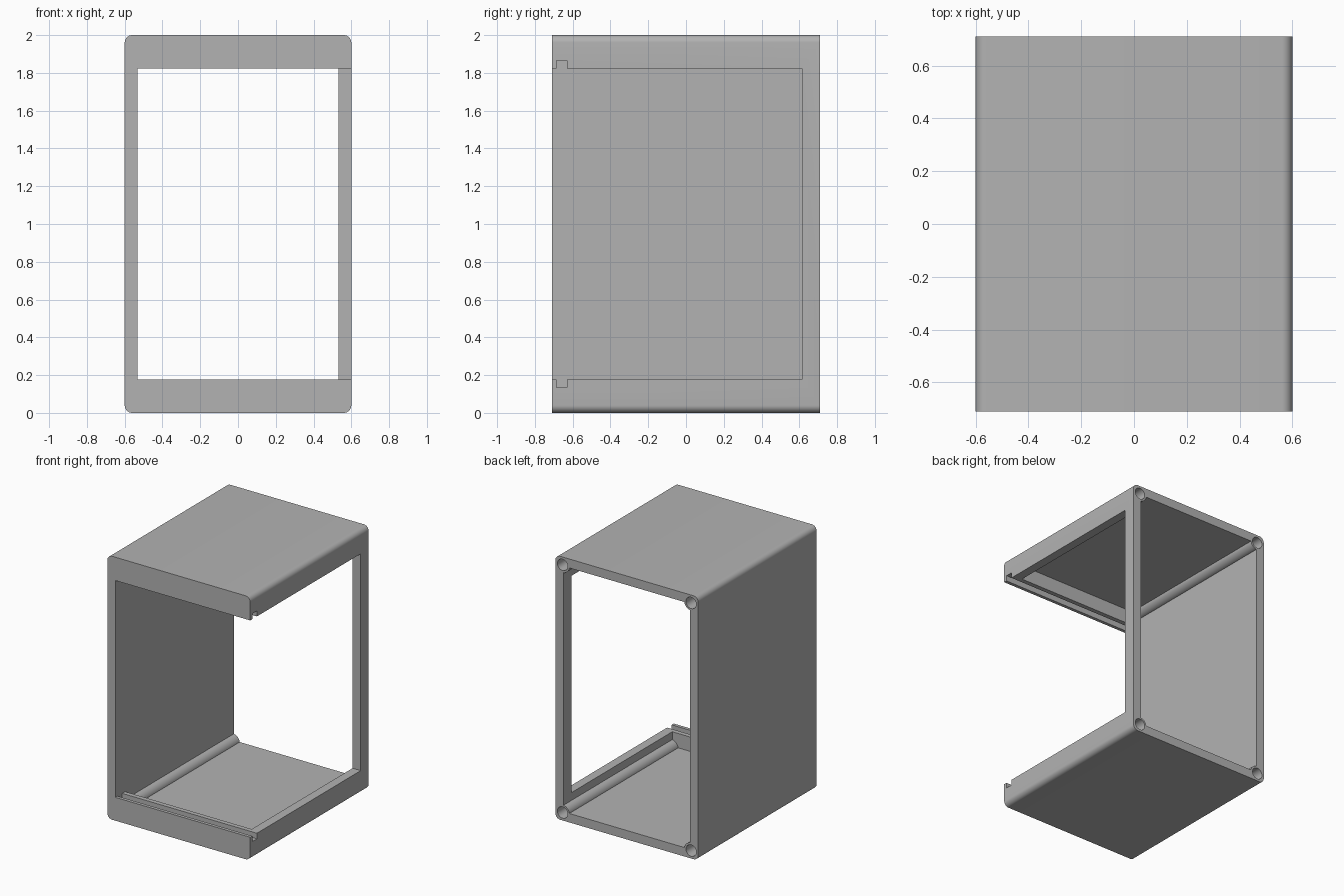
import bpy, bmesh, math
from mathutils import Matrix, Vector

cube = bpy.data.objects.get("Cube")
if cube:
    bpy.data.objects.remove(cube, do_unlink=True)

W, D, H = 1.2, 1.42, 2.0      # outer size
WALL, RIM = 0.068, 0.177      # shell thickness, height of the opening rim
BOSS = 0.06                   # screw boss distance from the outer faces

grey = bpy.data.materials.new("matte grey")
grey.use_nodes = True
grey.diffuse_color = (0.45, 0.45, 0.45, 1)
grey.node_tree.nodes["Principled BSDF"].inputs["Base Color"].default_value = (0.45, 0.45, 0.45, 1)


def finish(name, bm):
    mesh = bpy.data.meshes.new(name)
    bmesh.ops.recalc_face_normals(bm, faces=bm.faces)
    bm.to_mesh(mesh)
    bm.free()
    obj = bpy.data.objects.new(name, mesh)
    bpy.context.collection.objects.link(obj)
    mesh.materials.append(grey)
    return obj


def box(name, x, y, z, radius=0):
    """Box from (min, max) ranges; optionally rounds the edges along y."""
    bm = bmesh.new()
    bmesh.ops.create_cube(bm, size=1)
    for v in bm.verts:
        v.co = Vector([r[0] if c < 0 else r[1] for c, r in zip(v.co, (x, y, z))])
    if radius:
        edges = [e for e in bm.edges if abs(e.verts[0].co.y - e.verts[1].co.y) > 0.1]
        bmesh.ops.bevel(bm, geom=edges, offset=radius, segments=8, profile=0.5, affect='EDGES')
    return finish(name, bm)


def rod(name, x, z, radius, y0, y1):
    """Round rod lying along y."""
    bm = bmesh.new()
    place = Matrix.Translation((x, (y0 + y1) / 2, z)) @ Matrix.Rotation(math.pi / 2, 4, 'X')
    bmesh.ops.create_cone(bm, cap_ends=True, segments=40, radius1=radius, radius2=radius,
                          depth=y1 - y0, matrix=place)
    return finish(name, bm)


def combine(target, tool, operation):
    mod = target.modifiers.new(tool.name, 'BOOLEAN')
    mod.operation, mod.object, mod.solver = operation, tool, 'EXACT'
    bpy.context.view_layer.objects.active = target
    bpy.ops.object.modifier_apply(modifier=mod.name)
    bpy.data.objects.remove(tool, do_unlink=True)


left, back = W / 2, D / 2
front, right = -back, -left
inner = right + WALL

# Outer shell with rounded long edges
housing = box("housing", (right, left), (front, back), (0, H), 0.04)

# Cavity, open at the back
combine(housing, box("cavity", (inner, left - WALL), (front + 0.115, back + 0.1),
                     (WALL, H - WALL)), 'DIFFERENCE')
# Opening that wraps the front and one side, leaving a back post
combine(housing, box("opening", (inner, left + 0.1), (front - 0.1, 0.615),
                     (RIM, H - RIM)), 'DIFFERENCE')
# Groove for a sliding front panel
combine(housing, box("groove", (inner, left + 0.1), (front + 0.025, front + 0.08),
                     (RIM - 0.042, H - RIM + 0.042)), 'DIFFERENCE')

# Screw bosses along the four corners, drilled from the back
corners = [(x, z) for x in (right + BOSS, left - BOSS) for z in (BOSS, H - BOSS)]
for x, z in corners:
    combine(housing, rod("boss", x, z, 0.058, front + 0.1, back), 'UNION')
for x, z in corners:
    combine(housing, rod("screw_hole", x, z, 0.043, back - 0.4, back + 0.1), 'DIFFERENCE')

bpy.ops.object.select_all(action='DESELECT')
housing.select_set(True)
bpy.context.view_layer.objects.active = housing
bpy.ops.object.shade_smooth_by_angle(angle=math.radians(30))
